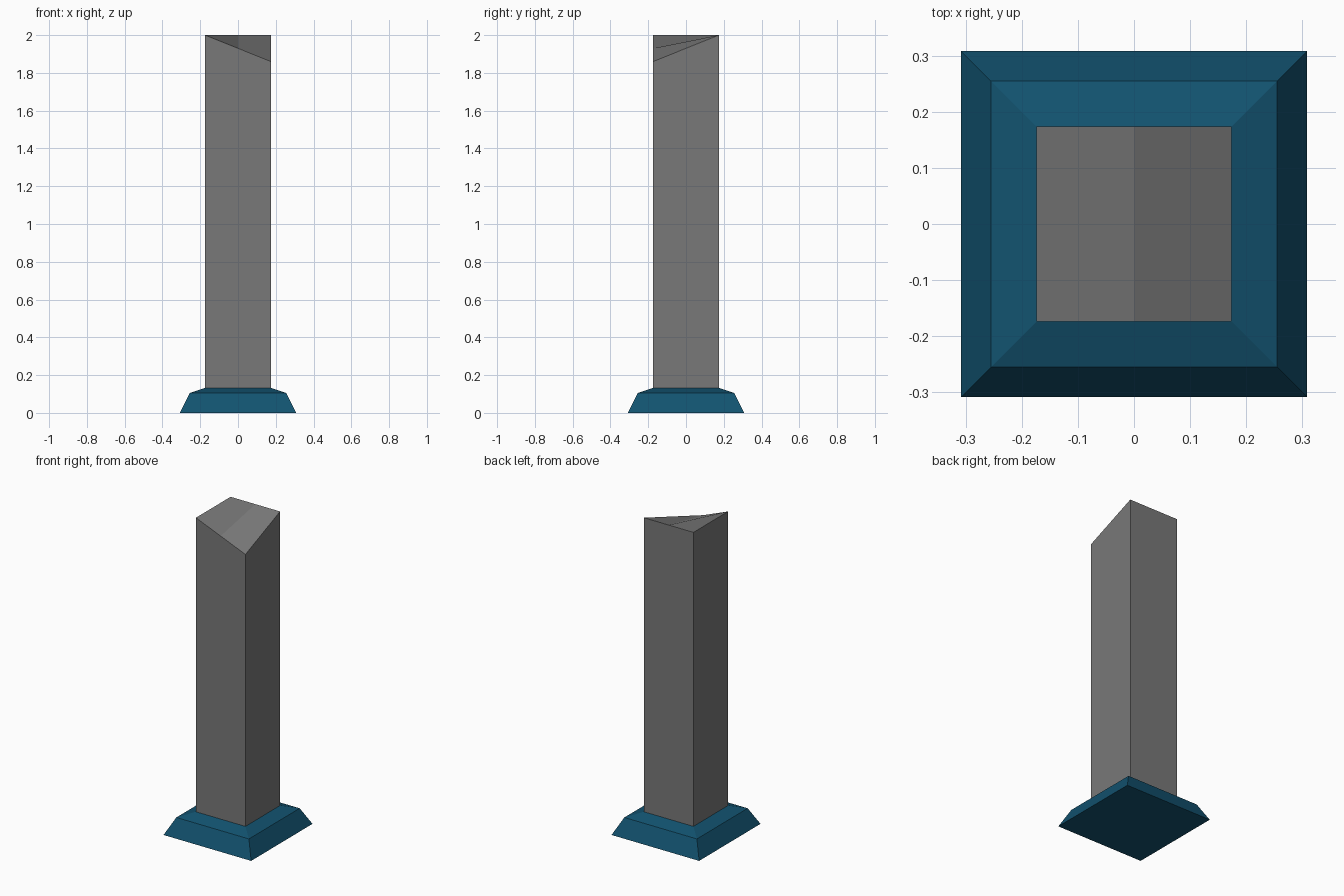
import bpy

if "Cube" in bpy.data.objects:
    bpy.data.objects.remove(bpy.data.objects["Cube"])

def material(name, rgb):
    m = bpy.data.materials.new(name)
    m.diffuse_color = (*rgb, 1.0)
    m.use_nodes = True
    m.node_tree.nodes["Principled BSDF"].inputs["Base Color"].default_value = m.diffuse_color
    return m

def add_mesh(name, verts, faces, mat):
    me = bpy.data.meshes.new(name)
    me.from_pydata(verts, [], faces)
    me.materials.append(mat)
    me.update()
    ob = bpy.data.objects.new(name, me)
    bpy.context.collection.objects.link(ob)
    return ob

def square(r, z):
    return [(-r, -r, z), (r, -r, z), (r, r, z), (-r, r, z)]

grey = material("stone grey", (0.19, 0.19, 0.19))
blue = material("deep blue", (0.006, 0.085, 0.16))

# Base: stacked square rings forming a two-step bevelled plinth
rings = [(0.308, 0.0), (0.255, 0.105), (0.175, 0.132)]
verts = [v for r, z in rings for v in square(r, z)]
faces = [(3, 2, 1, 0), (8, 9, 10, 11)]
for k in range(len(rings) - 1):
    for i in range(4):
        j = (i + 1) % 4
        faces.append((4*k + i, 4*k + j, 4*k + 4 + j, 4*k + 4 + i))
add_mesh("base", verts, faces, blue)

# Column: square shaft, top split at x = 0 with the front right corner lowered
r, low, mid, top = 0.174, 1.86, 1.93, 2.0
verts = square(r, 0.12) + [
    (-r, -r, top), (0, -r, mid), (r, -r, low),   # front edge of top
    (r, r, top), (0, r, top), (-r, r, top)]      # back edge of top
faces = [(3, 2, 1, 0),
         (0, 1, 6, 5, 4), (1, 2, 7, 6), (2, 3, 9, 8, 7), (3, 0, 4, 9),
         (4, 5, 8, 9), (5, 6, 7, 8)]
add_mesh("column", verts, faces, grey)
